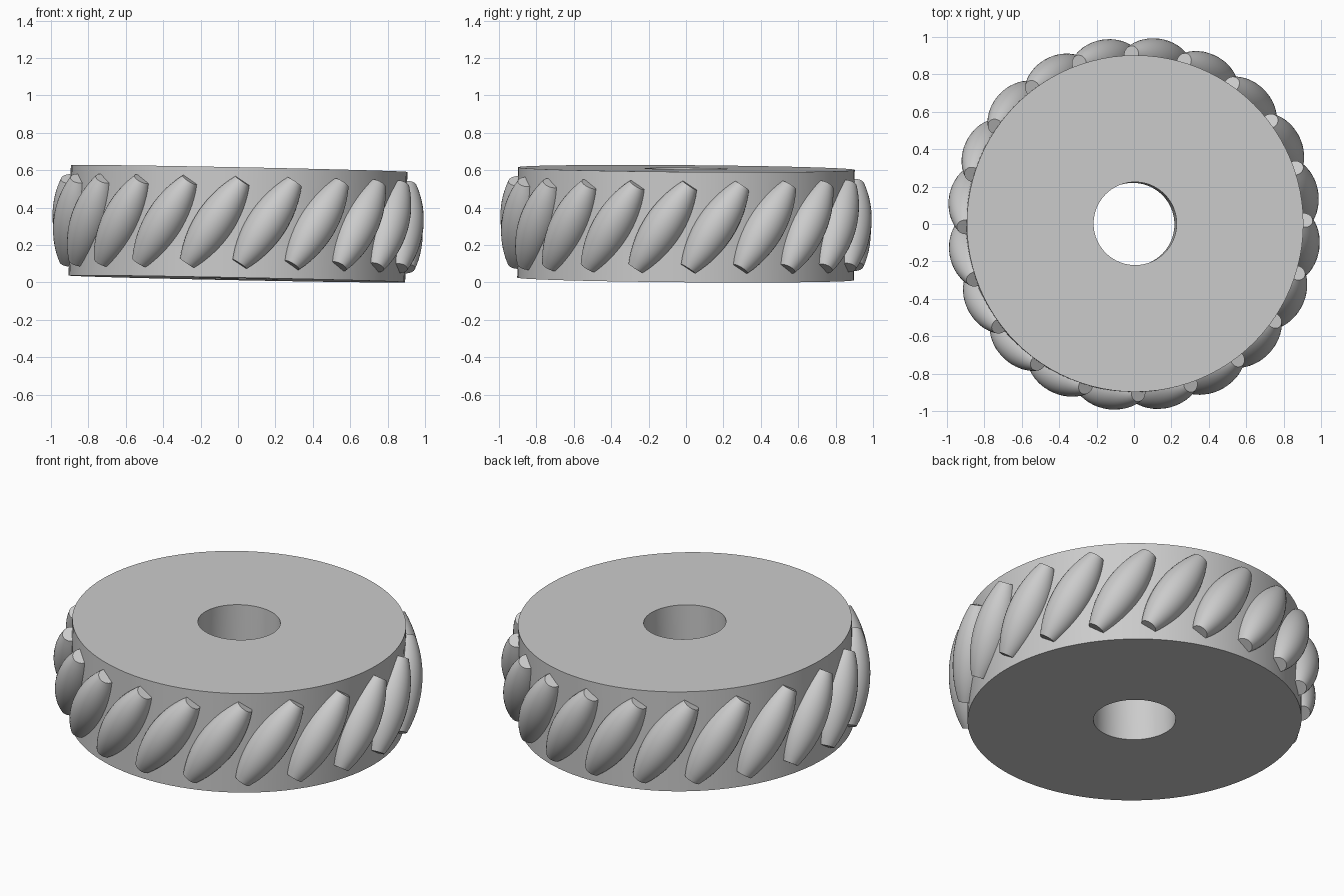
import bpy
import bmesh
from math import cos, sin, pi, radians, sqrt
from mathutils import Matrix

if "Cube" in bpy.data.objects:
    bpy.data.objects.remove(bpy.data.objects["Cube"], do_unlink=True)

grey = bpy.data.materials.new("light grey")
grey.use_nodes = True
colour = (0.6, 0.6, 0.6, 1)
grey.diffuse_color = colour
grey.node_tree.nodes["Principled BSDF"].inputs["Base Color"].default_value = colour


def lathe(name, profile, sides, closed, matrix):
    """Spin a (radius, z) outline around z; cap the ends if it is open."""
    bm = bmesh.new()
    rings = [[bm.verts.new((r * cos(2 * pi * i / sides), r * sin(2 * pi * i / sides), z))
              for i in range(sides)] for r, z in profile]
    pairs = list(zip(rings, rings[1:]))
    if closed:
        pairs.append((rings[-1], rings[0]))
    else:
        bm.faces.new(rings[0][::-1])
        bm.faces.new(rings[-1])
    for low, high in pairs:
        for i in range(sides):
            j = (i + 1) % sides
            bm.faces.new((low[i], low[j], high[j], high[i]))
    bmesh.ops.recalc_face_normals(bm, faces=bm.faces)
    mesh = bpy.data.meshes.new(name)
    bm.to_mesh(mesh)
    bm.free()
    mesh.materials.append(grey)
    obj = bpy.data.objects.new(name, mesh)
    bpy.context.collection.objects.link(obj)
    obj.matrix_world = matrix
    bpy.ops.object.select_all(action='DESELECT')
    obj.select_set(True)
    bpy.context.view_layer.objects.active = obj
    bpy.ops.object.shade_smooth_by_angle(angle=radians(30))
    return obj


# The whole wheel leans slightly
lean = (Matrix.Translation((0, 0, 0.314)) @ Matrix.Rotation(radians(1.15), 4, 'Y')
        @ Matrix.Rotation(radians(-0.45), 4, 'X'))

# Hub: thick disc with a round bore
half = 0.295
lathe("hub", [(0.9, -half), (0.9, half), (0.222, half), (0.222, -half)], 96, True, lean)

# Rollers: barrels with a circular-arc outline, slanted around the rim
length, middle, end = 0.2655, 0.105, 0.045
bulge = middle - end
arc = (length ** 2 + bulge ** 2) / (2 * bulge)
steps = 16
barrel = []
for k in range(steps + 1):
    z = length * (2 * k / steps - 1)
    barrel.append((middle - arc + sqrt(arc ** 2 - z ** 2), z))

count = 20
for n in range(count):
    place = (lean @ Matrix.Rotation(radians(-98) + 2 * pi * n / count, 4, 'Z')
             @ Matrix.Translation((0.895, 0, 0)) @ Matrix.Rotation(radians(-33), 4, 'X'))
    lathe(f"roller_{n + 1}", barrel, 32, False, place)
